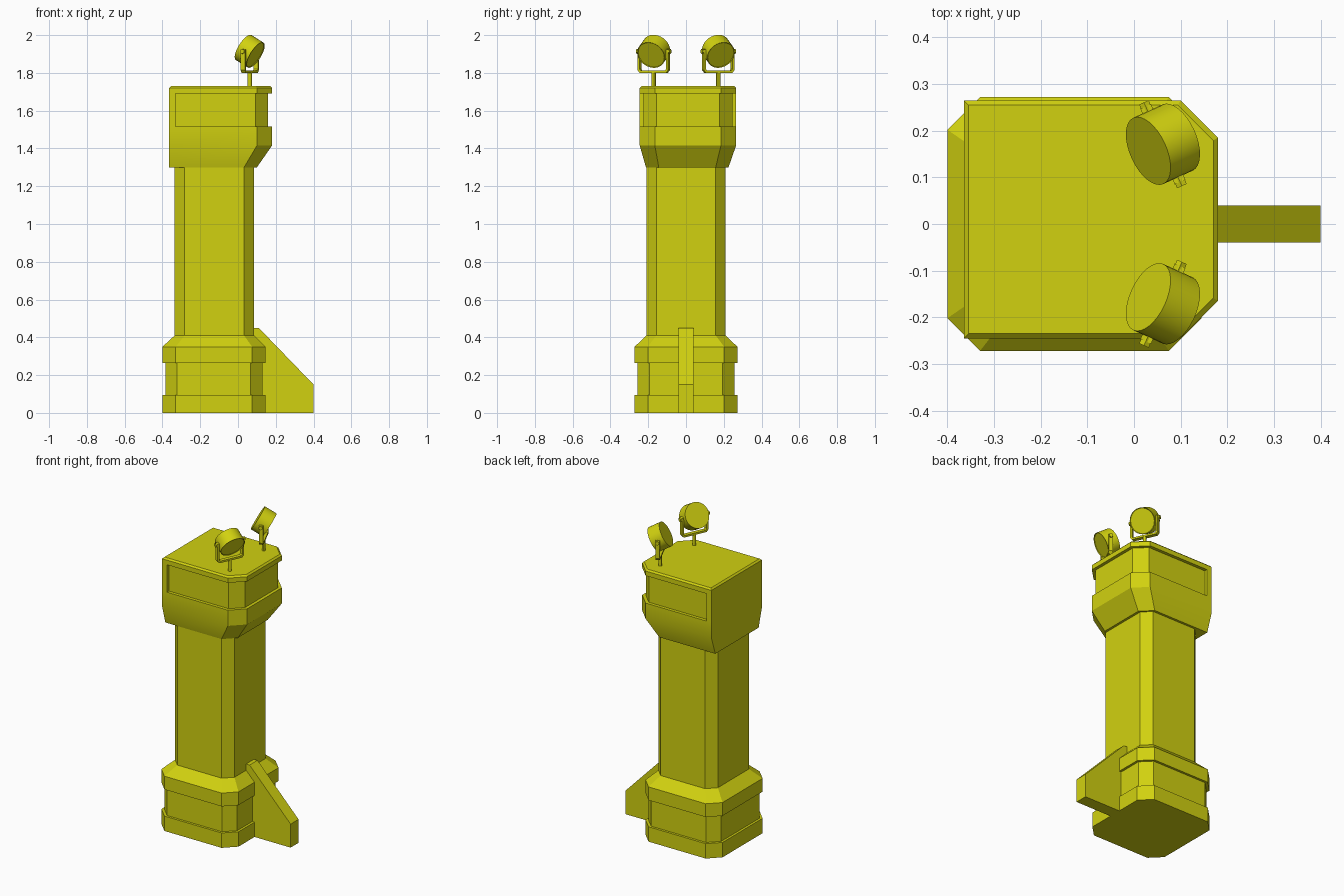
import bpy, bmesh, math
from mathutils import Matrix, Vector

if "Cube" in bpy.data.objects:
    bpy.data.objects.remove(bpy.data.objects["Cube"])

paint = bpy.data.materials.new("yellow paint")
paint.diffuse_color = (0.64, 0.64, 0.005, 1)
paint.use_nodes = True
paint.node_tree.nodes["Principled BSDF"].inputs["Base Color"].default_value = paint.diffuse_color


def finish(bm, name, mat=Matrix(), smooth=False):
    """Clean the mesh, make an object and colour it."""
    bmesh.ops.remove_doubles(bm, verts=bm.verts, dist=1e-5)
    bmesh.ops.recalc_face_normals(bm, faces=bm.faces)
    me = bpy.data.meshes.new(name)
    bm.to_mesh(me)
    bm.free()
    me.transform(mat)
    me.materials.append(paint)
    ob = bpy.data.objects.new(name, me)
    bpy.context.collection.objects.link(ob)
    if smooth:
        bpy.ops.object.select_all(action='DESELECT')
        ob.select_set(True)
        bpy.context.view_layer.objects.active = ob
        bpy.ops.object.shade_smooth_by_angle(angle=math.radians(30))
    return ob


def loft(name, rings, **kw):
    """Skin a stack of closed rings and cap both ends."""
    bm = bmesh.new()
    vs = [[bm.verts.new(p) for p in r] for r in rings]
    n = len(vs[0])
    for a, b in zip(vs, vs[1:]):
        for i in range(n):
            j = (i + 1) % n
            quad = []
            for v in (a[i], a[j], b[j], b[i]):
                if all((v.co - q.co).length > 1e-5 for q in quad):
                    quad.append(v)
            if len(quad) > 2:
                bm.faces.new(quad)
    for r in (vs[0], vs[-1]):
        cap = []
        for v in r:
            if all((v.co - q.co).length > 1e-5 for q in cap):
                cap.append(v)
        bm.faces.new(cap)
    return finish(bm, name, **kw)


def octagon(x0, x1, h, c, z):
    return [(x0, -h + c, z), (x0 + c, -h, z), (x1 - c, -h, z), (x1, -h + c, z),
            (x1, h - c, z), (x1 - c, h, z), (x0 + c, h, z), (x0, h - c, z)]


def prism(name, outline, half, **kw):
    """Extrude an outline in (x, z) to both sides along y."""
    return loft(name, [[(x, s * half, z) for x, z in outline] for s in (-1, 1)], **kw)


def tube(name, r, length, sides, mat, lip=0, smooth=True):
    bm = bmesh.new()
    bmesh.ops.create_cone(bm, cap_ends=True, segments=sides, radius1=r, radius2=r, depth=length)
    if lip:
        bm.normal_update()
        top = [f for f in bm.faces if f.normal.z > 0.9]
        bmesh.ops.inset_region(bm, faces=top, thickness=lip, depth=0)
        for v in top[0].verts:
            v.co.z -= lip
    return finish(bm, name, mat, smooth)


# Stepped base with sloped shoulder
wide = (-0.40, 0.145, 0.272, 0.07)
slim = (-0.385, 0.13, 0.257, 0.063)
neck = (-0.335, 0.085, 0.21, 0.053)
loft("base", [octagon(*p, z) for p, z in (
    (wide, 0), (wide, 0.095), (slim, 0.095), (slim, 0.265),
    (wide, 0.265), (wide, 0.35), (neck, 0.41))])

# Shaft
loft("shaft", [octagon(*neck, z) for z in (0.40, 1.31)])


# Head: square at the back, chamfered at the front, with a wrap-around recess
def head_ring(z, x0, x1, ya, yb, c, d=0):
    def side(y, s):
        return [(x0, y, z), (-0.33, y, z), (-0.33, y + s * d, z),
                (x1 - c - d * 0.41, y + s * d, z), (x1 - d, y + s * (c + d * 0.41), z)]
    return side(ya, 1) + side(yb, -1)[::-1]


full = (-0.365, 0.18, -0.245, 0.265, 0.08)
loft("head", [
    head_ring(1.30, -0.365, 0.10, -0.212, 0.225, 0.068),
    head_ring(1.415, *full), head_ring(1.515, *full),
    head_ring(1.515, *full, d=0.02), head_ring(1.69, *full, d=0.02),
    head_ring(1.69, *full), head_ring(1.72, *full),
    head_ring(1.73, -0.355, 0.17, -0.235, 0.255, 0.076)], smooth=True)

# Side buttress
prism("buttress", [(0.05, 0), (0.40, 0), (0.40, 0.15), (0.11, 0.45), (0.05, 0.45)], 0.04)

# Pair of floodlights turned outwards and tilted down
for s, tag in ((-1, "front"), (1, "back")):
    place = Matrix.Translation((0.062, s * 0.171, 0)) @ Matrix.Rotation(s * math.radians(24.5), 4, 'Z')
    tube(tag + "_lamp_post", 0.011, 0.09, 12, place @ Matrix.Translation((0, 0, 1.765)))
    half = [(0.077, 1.925), (0.089, 1.925), (0.089, 1.815), (0.077, 1.80)]
    inner = [(0.077, 1.82), (0.071, 1.812)]
    outline = (half + [(-x, z) for x, z in half[::-1]]
               + [(-x, z) for x, z in inner] + inner[::-1])
    prism(tag + "_lamp_yoke", outline, 0.0125, mat=place @ Matrix.Rotation(math.pi / 2, 4, 'Z'))
    tube(tag + "_lamp_body", 0.078, 0.08, 32,
         place @ Matrix.Translation((0, 0, 1.914)) @ Matrix.Rotation(math.radians(120), 4, 'Y'), lip=0.004)
    for t in (-1, 1):
        tube(tag + "_lamp_bolt", 0.013, 0.027, 6,
             place @ Matrix.Translation((0, t * 0.085, 1.914)) @ Matrix.Rotation(math.pi / 2, 4, 'X'), smooth=False)
